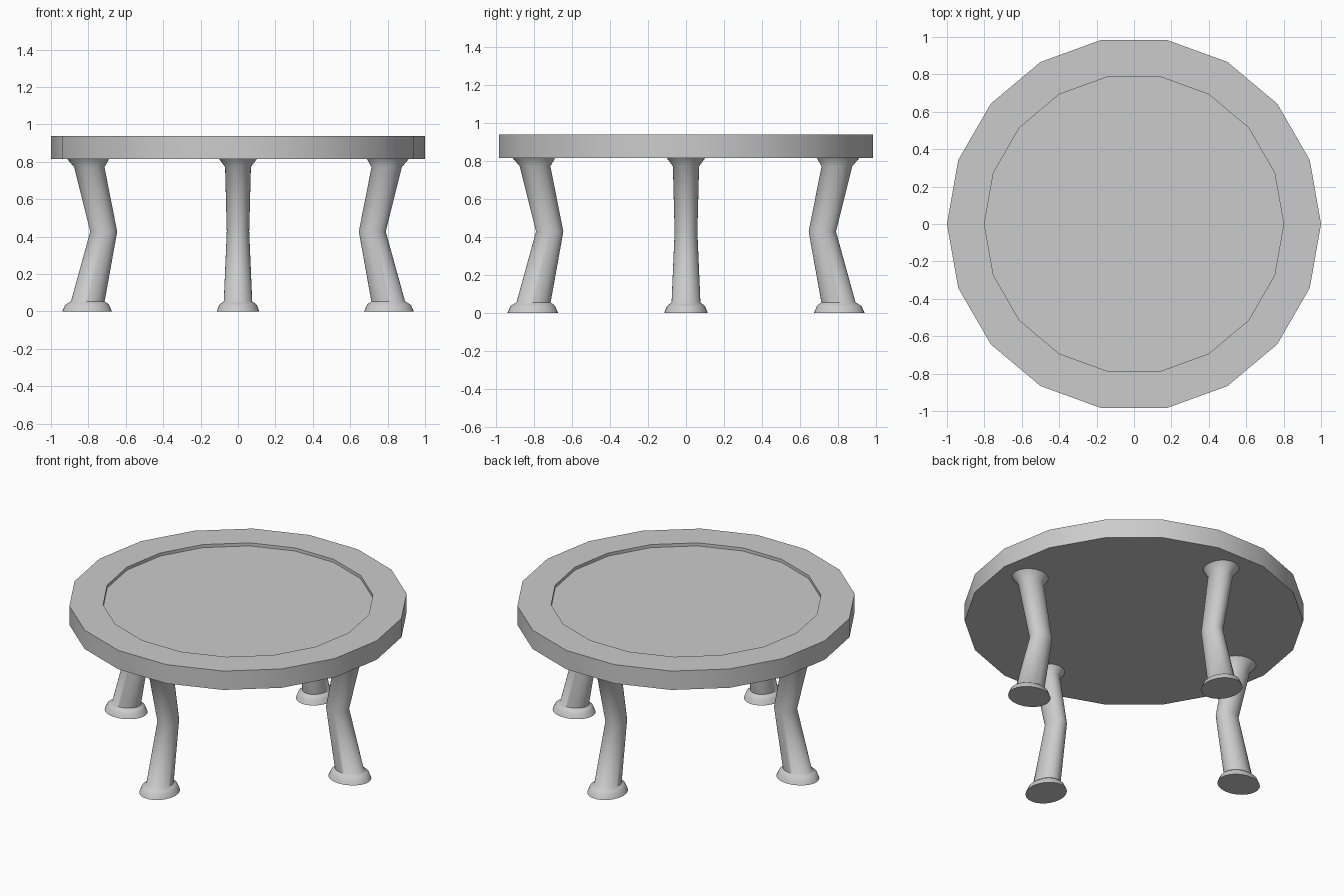
import bpy, bmesh
from math import cos, sin, pi, radians

if "Cube" in bpy.data.objects:
    bpy.data.objects.remove(bpy.data.objects["Cube"])


def loft(name, rings, sides, angle):
    """Skin elliptical rings (centre_x, radius_x, radius_y, z) and cap both ends."""
    bm = bmesh.new()
    loops = []
    for cx, rx, ry, z in rings:
        loops.append([bm.verts.new((cx + rx * cos(2 * pi * i / sides),
                                    ry * sin(2 * pi * i / sides), z))
                      for i in range(sides)])
    for a, b in zip(loops, loops[1:]):
        for i in range(sides):
            j = (i + 1) % sides
            bm.faces.new((a[i], a[j], b[j], b[i]))
    bm.faces.new(loops[0][::-1])
    bm.faces.new(loops[-1])
    bmesh.ops.recalc_face_normals(bm, faces=bm.faces)
    mesh = bpy.data.meshes.new(name)
    bm.to_mesh(mesh)
    bm.free()
    obj = bpy.data.objects.new(name, mesh)
    bpy.context.collection.objects.link(obj)
    bpy.ops.object.select_all(action='DESELECT')
    obj.select_set(True)
    bpy.context.view_layer.objects.active = obj
    bpy.ops.object.shade_smooth_by_angle(angle=radians(angle))
    return obj


# Eighteen-sided top with a shallow recess
loft("table_top", [(0, 1, 1, 0.815), (0, 1, 1, 0.938),
                   (0, 0.8, 0.8, 0.938), (0, 0.8, 0.8, 0.918)], 18, 30)

# Bent leg with flared foot and head, leaning inwards at the middle
leg_rings = [
    (0.807, 0.133, 0.114, 0.0),
    (0.807, 0.118, 0.101, 0.034),
    (0.805, 0.108, 0.091, 0.043),
    (0.803, 0.090, 0.076, 0.054),
    (0.718, 0.072, 0.060, 0.427),
    (0.795, 0.081, 0.069, 0.772),
    (0.801, 0.112, 0.101, 0.815),
]
for k, side in enumerate(("right", "back", "left", "front")):
    leg = loft(side + "_leg", leg_rings, 32, 50)
    leg.rotation_euler.z = k * pi / 2
